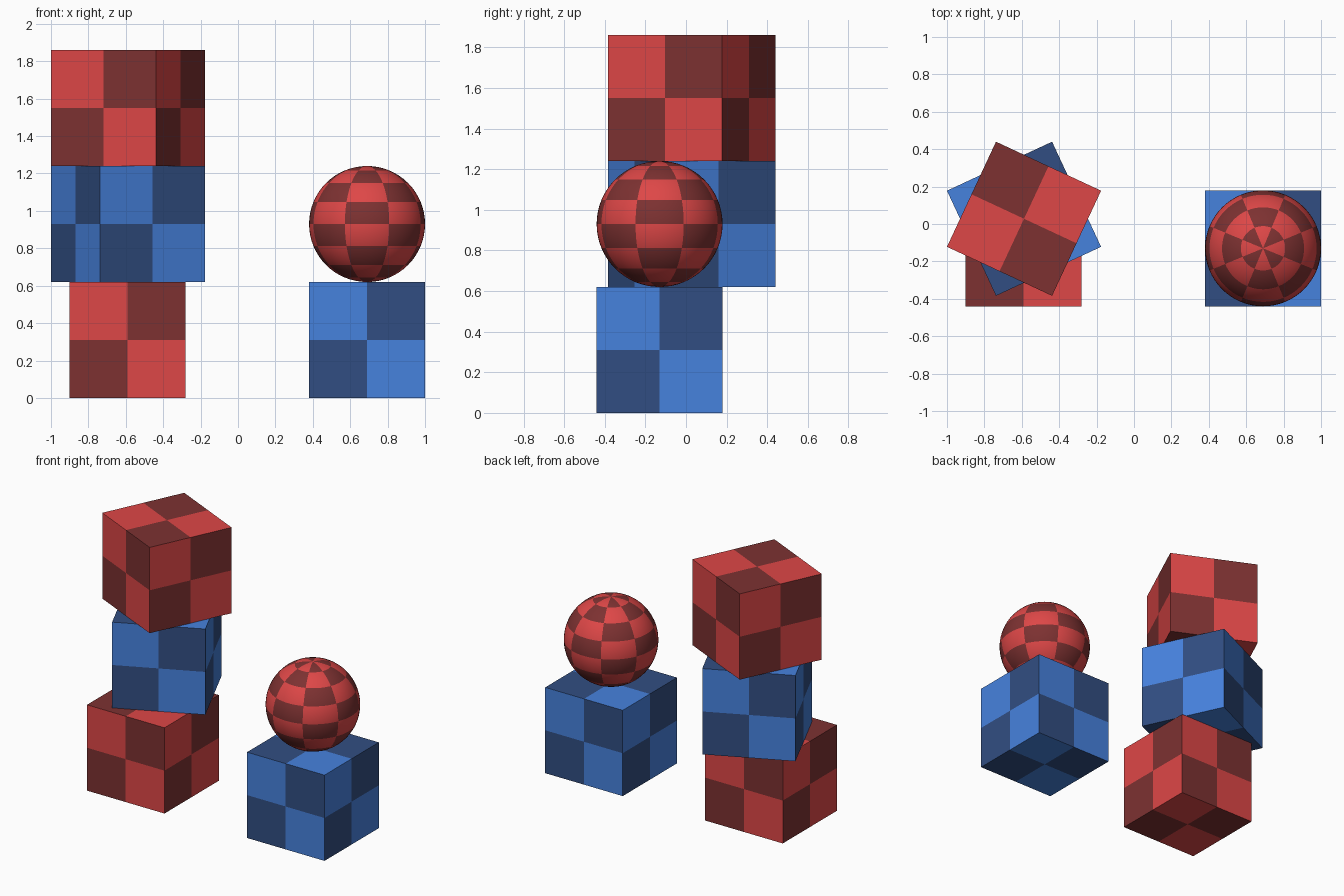
import bpy, bmesh, math

if "Cube" in bpy.data.objects:
    bpy.data.objects.remove(bpy.data.objects["Cube"])

SIDE = 0.62
R = SIDE / 2


def material(name, rgb):
    m = bpy.data.materials.new(name)
    m.diffuse_color = (*rgb, 1.0)
    m.use_nodes = True
    m.node_tree.nodes["Principled BSDF"].inputs["Base Color"].default_value = m.diffuse_color
    return m


RED = (material("red", (0.73, 0.063, 0.063)), material("dark red", (0.205, 0.031, 0.031)))
BLUE = (material("blue", (0.062, 0.223, 0.73)), material("dark blue", (0.031, 0.076, 0.223)))


def finish(bm, name, colours, loc, turn=0.0):
    mesh = bpy.data.meshes.new(name)
    bm.to_mesh(mesh)
    bm.free()
    for m in colours:
        mesh.materials.append(m)
    ob = bpy.data.objects.new(name, mesh)
    ob.location = loc
    ob.rotation_euler.z = math.radians(turn)
    bpy.context.collection.objects.link(ob)
    return ob


# Cube with a 2 x 2 check on every face; upper left square is light
def checked_cube(name, colours, loc, turn=0.0):
    bm = bmesh.new()
    bmesh.ops.create_cube(bm, size=SIDE)
    bmesh.ops.subdivide_edges(bm, edges=bm.edges[:], cuts=1, use_grid_fill=True)
    bm.normal_update()
    for f in bm.faces:
        c, n = f.calc_center_median(), f.normal
        if abs(n.z) > 0.5:
            light = c.x * c.y * n.z < 0
        else:
            light = (c.y * n.x - c.x * n.y) * c.z < 0
        f.material_index = 0 if light else 1
    return finish(bm, name, colours, loc, turn)


# Ball with an 8 x 8 check in longitude and latitude
def checked_ball(name, colours, loc):
    bm = bmesh.new()
    bmesh.ops.create_uvsphere(bm, u_segments=64, v_segments=32, radius=R)
    step = math.pi / 8
    for f in bm.faces:
        c = f.calc_center_median()
        row = math.floor(math.acos(c.z / c.length) / step)
        col = math.floor((math.atan2(c.y, c.x) + step) / (2 * step))
        f.material_index = (row + col) % 2
        f.smooth = True
    return finish(bm, name, colours, loc)


# Left stack of three cubes
checked_cube("bottom_red_cube", RED, (-0.59, -0.13, R))
checked_cube("middle_blue_cube", BLUE, (-0.588, 0.028, R + SIDE), 25)
checked_cube("top_red_cube", RED, (-0.588, 0.028, R + 2 * SIDE), 65)

# Right stack: cube with ball
checked_cube("right_blue_cube", BLUE, (0.69, -0.13, R))
checked_ball("red_ball", RED, (0.69, -0.13, R + SIDE))
